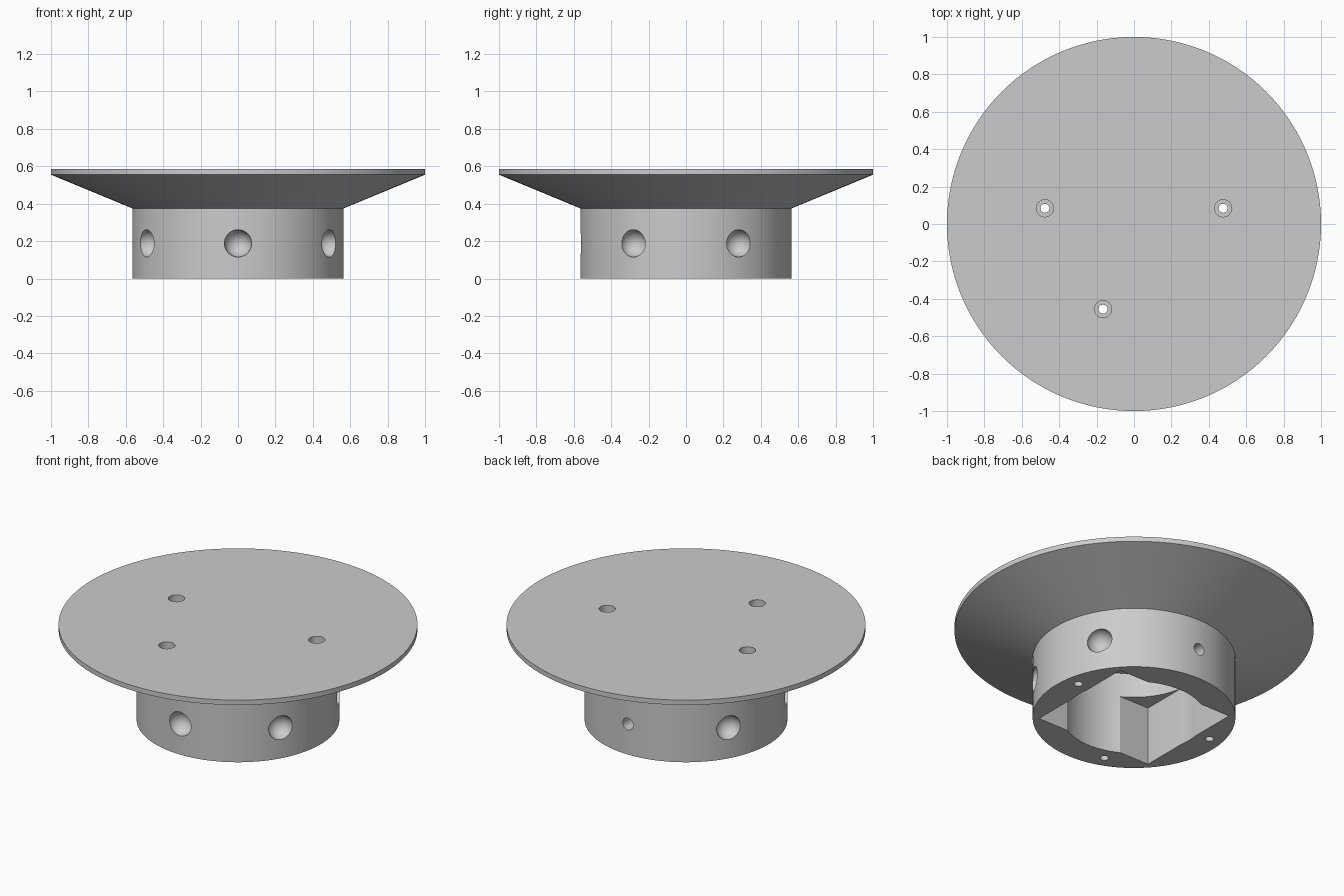
import bpy, bmesh
from math import radians, sin, cos
from mathutils import Matrix, Vector

old = bpy.data.objects.get("Cube")
if old:
    bpy.data.objects.remove(old)

grey = bpy.data.materials.new("plain grey")
grey.use_nodes = True
colour = (0.6, 0.6, 0.6, 1)
grey.diffuse_color = colour
grey.node_tree.nodes["Principled BSDF"].inputs["Base Color"].default_value = colour


def finish(name, bm):
    mesh = bpy.data.meshes.new(name)
    bmesh.ops.recalc_face_normals(bm, faces=bm.faces)
    bm.to_mesh(mesh)
    bm.free()
    mesh.materials.append(grey)
    obj = bpy.data.objects.new(name, mesh)
    bpy.context.collection.objects.link(obj)
    return obj


def lathe(name, profile, segments):
    """Solid of revolution about z from (radius, height) points."""
    bm = bmesh.new()
    rings = []
    for r, z in profile:
        ring = [bm.verts.new((r * cos(a), r * sin(a), z))
                for a in (radians(360 * i / segments) for i in range(segments))]
        rings.append(ring)
    for low, high in zip(rings, rings[1:]):
        for i in range(segments):
            j = (i + 1) % segments
            bm.faces.new((low[i], low[j], high[j], high[i]))
    bm.faces.new(rings[0])
    bm.faces.new(rings[-1])
    return finish(name, bm)


def polar(radius, degrees, z=0):
    a = radians(degrees)
    return Vector((radius * cos(a), radius * sin(a), z))


# Flared stand: round collar, cone and thin rim
stand = lathe("flared_stand",
              [(0.565, 0), (0.565, 0.375), (1, 0.555), (1, 0.585)], 128)
cutters = []

# Underside pocket: rectangle with a deeper round bore
bm = bmesh.new()
bmesh.ops.create_cube(bm, size=1)
bmesh.ops.scale(bm, vec=(0.79, 0.70, 0.46), verts=bm.verts)
bmesh.ops.translate(bm, vec=(0, 0, 0.13), verts=bm.verts)
cutters.append(finish("pocket_cutter", bm))
cutters.append(lathe("bore_cutter", [(0.40, -0.1), (0.40, 0.51)], 96))

# Counterbored screw holes
for i, angle in enumerate((10, 170, 250)):
    hole = lathe(f"screw_cutter_{i}",
                 [(0.024, -0.1), (0.024, 0.48), (0.046, 0.48), (0.046, 0.7)], 32)
    hole.location = polar(0.484, angle)
    cutters.append(hole)

# Round dimples around the collar
for i, angle in enumerate((30, 150, 210, 270, 330)):
    bm = bmesh.new()
    bmesh.ops.create_uvsphere(bm, u_segments=32, v_segments=16, radius=0.073)
    dimple = finish(f"dimple_cutter_{i}", bm)
    dimple.location = polar(0.563, angle, 0.188)
    cutters.append(dimple)

# Small set screw hole at the back
bm = bmesh.new()
bmesh.ops.create_cone(bm, cap_ends=True, segments=32, radius1=0.036,
                      radius2=0.036, depth=0.4,
                      matrix=Matrix.Rotation(radians(90), 4, 'X'))
set_screw = finish("set_screw_cutter", bm)
set_screw.location = (0, 0.5, 0.188)
cutters.append(set_screw)

# Cut everything, then drop the cutters
for cutter in cutters:
    cutter.hide_render = True
    mod = stand.modifiers.new(cutter.name, 'BOOLEAN')
    mod.operation = 'DIFFERENCE'
    mod.solver = 'EXACT'
    mod.object = cutter
bpy.ops.object.select_all(action='DESELECT')
stand.select_set(True)
bpy.context.view_layer.objects.active = stand
for cutter in cutters:
    bpy.ops.object.modifier_apply(modifier=cutter.name)
    bpy.data.objects.remove(cutter)

bpy.ops.object.shade_smooth_by_angle(angle=radians(20))
